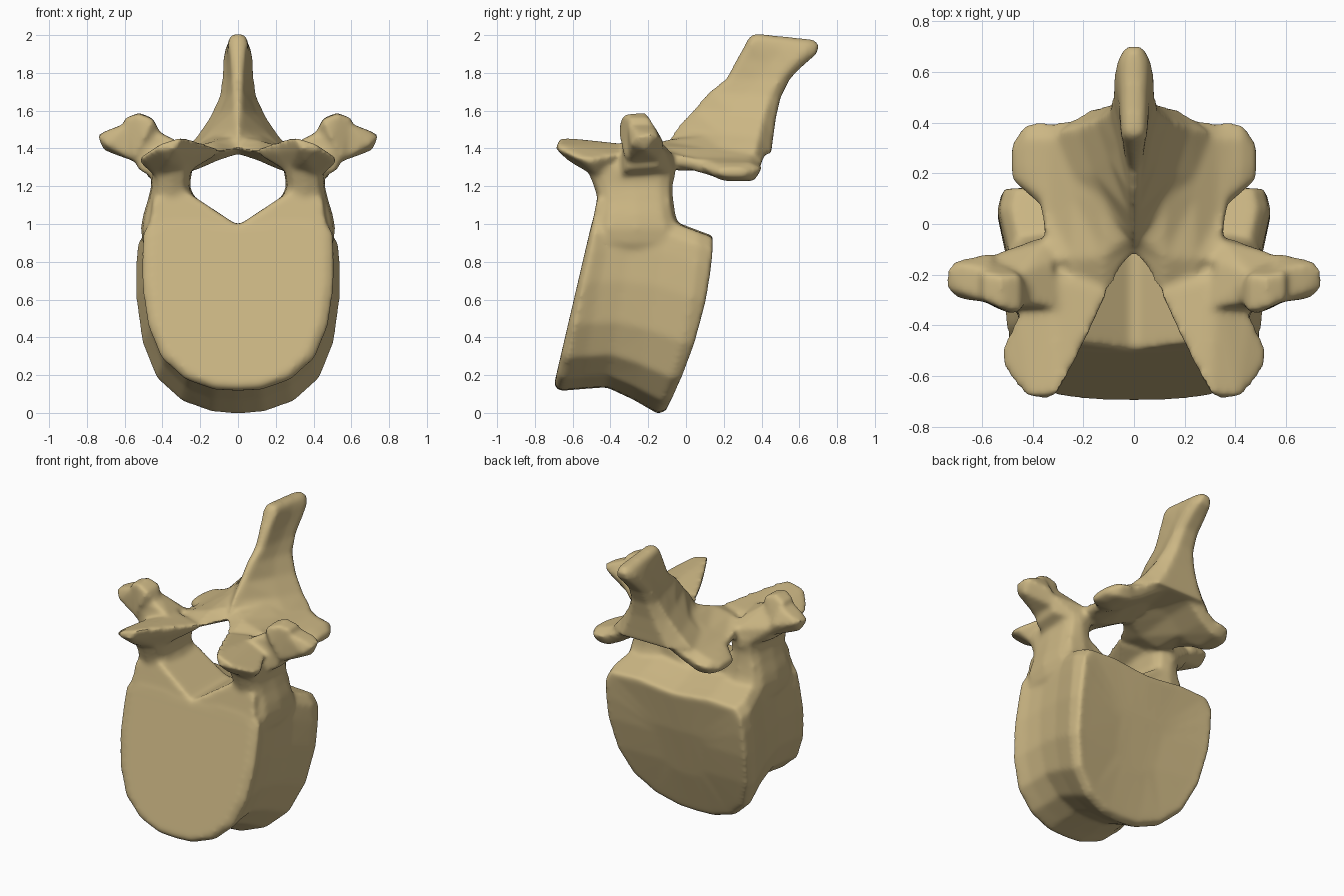
import bpy, bmesh, math

bone = bpy.data.materials.new("bone tan")
bone.diffuse_color = (0.60, 0.47, 0.23, 1)
parts = []


def finish(name, bm, mirror=False):
    """Turn a bmesh into an object, optionally with a mirrored twin."""
    if mirror:
        twin = bmesh.ops.duplicate(bm, geom=bm.verts[:] + bm.edges[:] + bm.faces[:])["geom"]
        for v in twin:
            if isinstance(v, bmesh.types.BMVert):
                v.co.x *= -1
    bmesh.ops.recalc_face_normals(bm, faces=bm.faces[:])
    me = bpy.data.meshes.new(name)
    bm.to_mesh(me)
    bm.free()
    ob = bpy.data.objects.new(name, me)
    bpy.context.collection.objects.link(ob)
    parts.append(ob)


def loft(name, rings, mirror=False):
    """Skin a closed solid through rings of equal point count."""
    bm = bmesh.new()
    loops = [[bm.verts.new(p) for p in ring] for ring in rings]
    n = len(loops[0])
    for a, b in zip(loops, loops[1:]):
        for i in range(n):
            bm.faces.new((a[i], a[(i + 1) % n], b[(i + 1) % n], b[i]))
    bm.faces.new(loops[0])
    bm.faces.new(loops[-1])
    bmesh.ops.triangulate(bm, faces=bm.faces[:])
    finish(name, bm, mirror)


def hull(name, points):
    """Mirrored convex lump around a few points."""
    bm = bmesh.new()
    for p in points:
        bm.verts.new(p)
    bmesh.ops.convex_hull(bm, input=bm.verts[:])
    loose = [v for v in bm.verts if not v.link_faces]
    bmesh.ops.delete(bm, geom=loose, context='VERTS')
    finish(name, bm, True)


# Body: U-shaped outline lofted from front plate to back plate
half = [(0, 0), (.25, .008), (.55, .07), (.8, .2), (.94, .4), (1, .65),
        (1, .84), (.985, .95), (.9, 1.02), (.5, 1.03), (.2, 1.01), (0, 1)]
outline = half + [(-x, h) for x, h in half[-2:0:-1]]


def body_ring(yb, zb, yt, zt, w, bow, s=1):
    ring = []
    for x, h in outline:
        h = .5 + (h - .5) * s
        ring.append((x * w * s, yb + (yt - yb) * h + bow * 4 * h * (1 - h), zb + (zt - zb) * h))
    return ring


loft("body", [
    body_ring(-.70, .145, -.505, .98, .46, 0, .5),
    body_ring(-.70, .145, -.505, .98, .46, 0),
    body_ring(-.67, .115, -.48, 1.0, .512, 0),
    body_ring(-.56, .125, -.40, 1.0, .488, 0),
    body_ring(-.42, .135, -.28, 1.0, .482, 0),
    body_ring(-.28, .07, -.10, 1.0, .50, .01),
    body_ring(-.15, -.005, .06, .94, .54, .05),
    body_ring(-.105, .01, .145, .91, .52, .055),
    body_ring(-.09, .05, .14, .88, .47, .045),
    body_ring(-.09, .05, .14, .88, .47, .02, .4)])


# Pedicles: rounded posts beside the canal
def post_ring(z, x0, x1, y0, y1):
    cx, cy, rx, ry = (x0 + x1) / 2, (y0 + y1) / 2, (x1 - x0) / 2, (y1 - y0) / 2
    pts = []
    for i in range(12):
        c, s = math.cos(i * math.tau / 12), math.sin(i * math.tau / 12)
        pts.append((cx + rx * math.copysign(abs(c) ** .6, c),
                    cy + ry * math.copysign(abs(s) ** .6, s), z))
    return pts


loft("pedicles", [post_ring(*r) for r in [
    (.80, .25, .46, -.46, -.02), (.90, .20, .505, -.50, .0), (.98, .20, .515, -.495, -.03),
    (1.05, .20, .502, -.475, -.055), (1.12, .22, .48, -.465, -.065),
    (1.2, .255, .46, -.49, -.07), (1.3, .24, .46, -.53, -.05),
    (1.38, .23, .43, -.48, -.08)]], True)

# Canal floor: sloping banks that meet in a V
hull("canal_floor", [(x, y, z) for x, z in [(-.01, .985), (.255, 1.16), (.45, 1.13), (.48, .9), (-.01, .9)]
                     for y in (-.497 + (z - 1) * .2, -.08)])

# Front articular processes: flared facets reaching forward
hull("front_articular_processes", [
    (.30, -.67, 1.46), (.41, -.68, 1.425), (.33, -.69, 1.40), (.42, -.685, 1.395), (.51, -.59, 1.355),
    (.525, -.50, 1.345), (.515, -.50, 1.315), (.20, -.46, 1.42), (.25, -.58, 1.45), (.10, -.27, 1.40),
    (.46, -.36, 1.37), (.33, -.20, 1.41), (.27, -.46, 1.27), (.42, -.45, 1.23),
    (.36, -.62, 1.33), (.27, -.15, 1.30), (.20, -.46, 1.38), (.12, -.27, 1.36)])

# Transverse processes: necked root and knobbed tip
hull("transverse_roots", [
    (.30, -.33, 1.43), (.32, -.14, 1.41), (.34, -.06, 1.36), (.37, -.055, 1.24),
    (.41, -.36, 1.22), (.53, -.32, 1.29), (.53, -.15, 1.30), (.46, -.31, 1.50),
    (.46, -.20, 1.51), (.54, -.32, 1.48), (.56, -.12, 1.40)])
hull("transverse_knobs", [
    (.45, -.35, 1.555), (.45, -.20, 1.56), (.52, -.21, 1.59), (.53, -.33, 1.585),
    (.60, -.30, 1.56), (.60, -.19, 1.56), (.49, -.355, 1.46), (.47, -.18, 1.44),
    (.55, -.33, 1.35), (.58, -.13, 1.40), (.62, -.28, 1.40), (.40, -.28, 1.46)])
hull("transverse_tips", [
    (.56, -.31, 1.545), (.57, -.18, 1.54), (.52, -.31, 1.32), (.52, -.14, 1.33),
    (.68, -.27, 1.50), (.68, -.16, 1.50), (.74, -.26, 1.46), (.74, -.18, 1.475),
    (.71, -.145, 1.46), (.715, -.21, 1.39), (.70, -.295, 1.42), (.56, -.11, 1.42)])

# Lamina and rear articular processes: side profiles (y, z) lofted outward in x
lamina = [
    (0, [(-.12, 1.40), (-.03, 1.46), (.15, 1.49), (.40, 1.50), (.46, 1.46), (.43, 1.40), (.2, 1.40), (-.03, 1.37)]),
    (.12, [(-.29, 1.38), (-.13, 1.44), (.12, 1.47), (.38, 1.47), (.44, 1.41), (.40, 1.36), (.2, 1.36), (-.08, 1.33)]),
    (.24, [(-.32, 1.36), (-.14, 1.41), (.1, 1.40), (.35, 1.40), (.415, 1.35), (.375, 1.28), (.17, 1.28), (-.05, 1.28)]),
    (.33, [(-.2, 1.34), (-.14, 1.39), (.02, 1.35), (.34, 1.355), (.40, 1.31), (.365, 1.235), (.16, 1.245), (.0, 1.29)]),
    (.37, [(.07, 1.31), (.11, 1.34), (.2, 1.34), (.34, 1.34), (.405, 1.30), (.36, 1.225), (.2, 1.225), (.11, 1.27)]),
    (.43, [(.12, 1.285), (.15, 1.32), (.22, 1.325), (.34, 1.325), (.40, 1.295), (.35, 1.23), (.24, 1.23), (.15, 1.25)]),
    (.485, [(.17, 1.27), (.19, 1.29), (.23, 1.295), (.28, 1.295), (.32, 1.275), (.29, 1.25), (.23, 1.25), (.19, 1.255)])]
loft("lamina", [[(s * x, y, z) for y, z in prof]
                for s, x, prof in [(-1, x, p) for x, p in lamina[:0:-1]] + [(1, x, p) for x, p in lamina]])


# Spinous process: wedge with a thin front ridge, flaring at its base
def spine_ring(zf, zb, yf, yb, wf, wb, mid=.5):
    side = [(0, 0), (wf, .05), (wf + (wb - wf) * mid, .5), (wb, .85), (wb * .6, 1)]
    ring = side + [(-x, t) for x, t in side[:0:-1]]
    return [(x, yf + (yb - yf) * t, zf + (zb - zf) * t) for x, t in ring]


loft("spinous_process", [spine_ring(*r) for r in [
    (1.41, 1.37, -.11, .45, .03, .30, .8), (1.5, 1.45, -.06, .46, .02, .225, .7),
    (1.6, 1.56, .03, .475, .022, .15, .6), (1.7, 1.67, .12, .50, .025, .10),
    (1.77, 1.77, .21, .55, .03, .085), (1.88, 1.84, .27, .62, .038, .082),
    (1.96, 1.90, .315, .69, .05, .072), (1.995, 1.945, .335, .705, .045, .055),
    (2.008, 1.975, .36, .68, .025, .025)]])

# Fuse all parts into one softly blended bone
bpy.ops.object.select_all(action='DESELECT')
for ob in parts:
    ob.select_set(True)
bpy.context.view_layer.objects.active = parts[0]
bpy.ops.object.join()
bone_ob = bpy.context.object
bone_ob.name = "vertebra"
bone_ob.data.materials.clear()
bone_ob.data.materials.append(bone)
fuse = bone_ob.modifiers.new("fuse", 'REMESH')
fuse.mode = 'VOXEL'
fuse.voxel_size = .0125
soft = bone_ob.modifiers.new("soften", 'SMOOTH')
soft.factor = .5
soft.iterations = 16
for m in ("fuse", "soften"):
    bpy.ops.object.modifier_apply(modifier=m)
bpy.ops.object.shade_smooth_by_angle(angle=math.radians(40))
